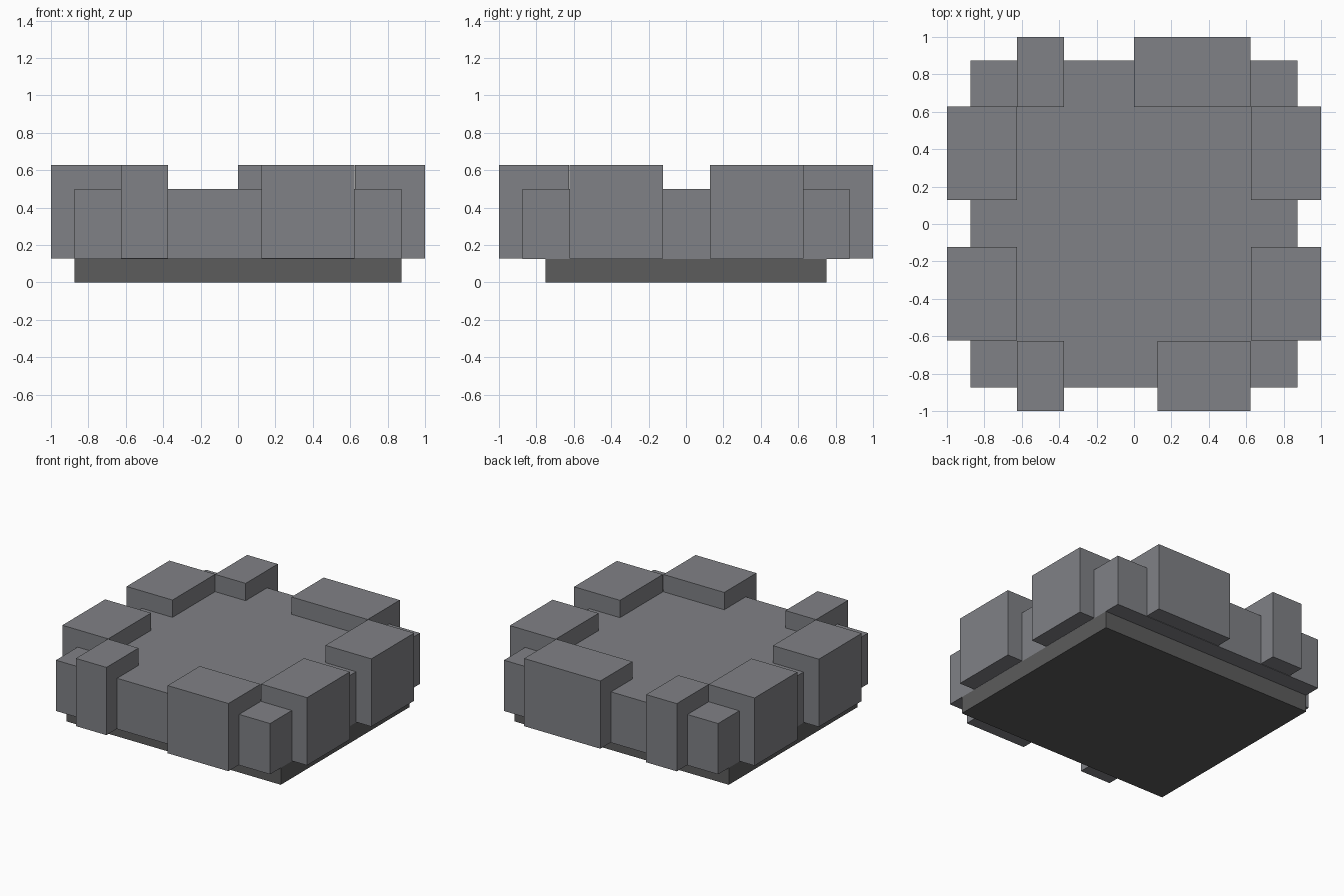
import bpy

default_cube = bpy.data.objects.get("Cube")
if default_cube:
    bpy.data.objects.remove(default_cube, do_unlink=True)


def make_material(name, color):
    mat = bpy.data.materials.new(name)
    mat.use_nodes = True
    mat.diffuse_color = color
    mat.node_tree.nodes["Principled BSDF"].inputs["Base Color"].default_value = color
    return mat


def make_box(name, x, y, z, mat):
    """Axis-aligned box from (low, high) ranges."""
    ranges = (x, y, z)
    bpy.ops.mesh.primitive_cube_add(size=1)
    box = bpy.context.object
    box.name = name
    for v in box.data.vertices:
        v.co = [lo if c < 0 else hi for c, (lo, hi) in zip(v.co, ranges)]
    box.data.materials.append(mat)
    return box


stone = make_material("blue grey stone", (0.216, 0.220, 0.238, 1))
dark = make_material("dark grey base", (0.107, 0.107, 0.107, 1))

# Base plate and main slab
make_box("base_plate", (-0.875, 0.875), (-0.75, 0.75), (0, 0.125), dark)
make_box("main_slab", (-0.875, 0.875), (-0.875, 0.875), (0.125, 0.5), stone)

# Raised blocks around the rim
rim_z = (0.128, 0.628)
inner, outer = 0.625, 1.0
for side, x in (("right", (-outer, -inner)), ("left", (inner, outer))):
    make_box(f"{side}_front_block", x, (-0.622, -0.122), rim_z, stone)
    make_box(f"{side}_back_block", x, (0.128, 0.628), rim_z, stone)

for end, y, wide_start in (("front", (-outer, -inner), 0.125),
                           ("back", (inner, outer), 0.0)):
    make_box(f"{end}_narrow_block", (-0.625, -0.375), y, rim_z, stone)
    make_box(f"{end}_wide_block", (wide_start, 0.622), y, rim_z, stone)
